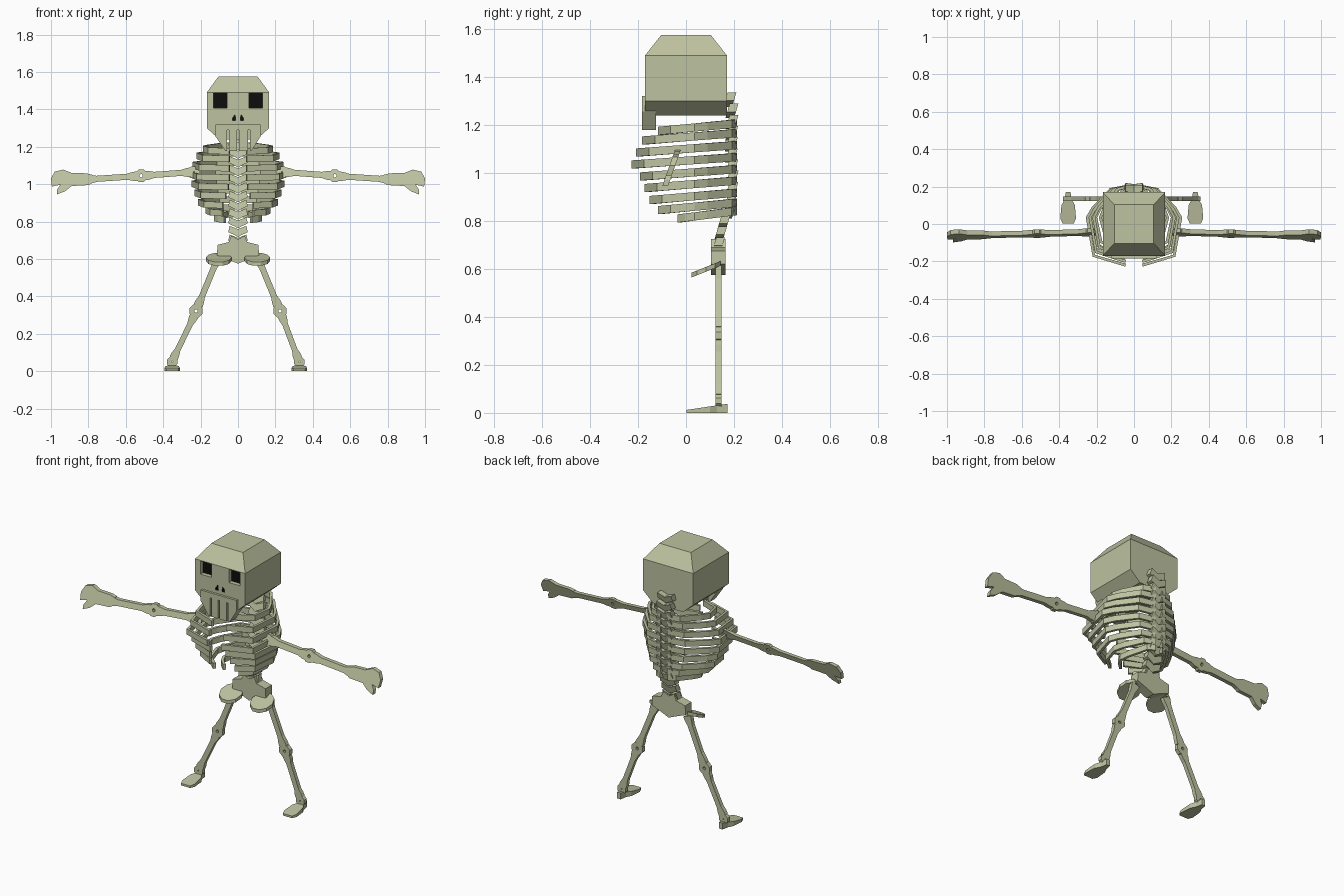
import bpy, bmesh, math
from mathutils import Vector

if "Cube" in bpy.data.objects:
    bpy.data.objects.remove(bpy.data.objects["Cube"])


def material(name, color):
    m = bpy.data.materials.new(name)
    m.diffuse_color = (*color, 1)
    m.use_nodes = True
    m.node_tree.nodes["Principled BSDF"].inputs["Base Color"].default_value = m.diffuse_color
    return m


BONE = material("bone", (0.51, 0.54, 0.35))
BLACK = material("socket_black", (0.004, 0.004, 0.004))


def make(name, bm):
    bmesh.ops.recalc_face_normals(bm, faces=bm.faces)
    me = bpy.data.meshes.new(name)
    bm.to_mesh(me)
    bm.free()
    me.materials.append(BONE)
    ob = bpy.data.objects.new(name, me)
    bpy.context.collection.objects.link(ob)
    return ob


def prism(bm, pts, place):
    """Extrude a 2D outline; place(u, v, d) gives the position at d = 0 or 1."""
    a, b = [[bm.verts.new(place(u, v, d)) for u, v in pts] for d in (0, 1)]
    bm.faces.new(a)
    bm.faces.new(b[::-1])
    n = len(pts)
    for i in range(n):
        j = (i + 1) % n
        bm.faces.new((a[i], b[i], b[j], a[j]))


def upright(y0, y1):
    return lambda x, z, d: (x, y0 + (y1 - y0) * d, z)


def ring(bm, c, R, r, place, n=8):
    """Flat joint disc with a small hole through it."""
    def loop(rad, d):
        return [bm.verts.new(place(c[0] + rad * math.cos(math.tau * (i + .5) / n),
                                   c[1] + rad * math.sin(math.tau * (i + .5) / n), d))
                for i in range(n)]
    loops = [loop(R, 0), loop(R, 1), loop(r, 1), loop(r, 0)]
    for k in range(4):
        p, q = loops[k], loops[(k + 1) % 4]
        for i in range(n):
            j = (i + 1) % n
            bm.faces.new((p[i], p[j], q[j], q[i]))


def shaft(bm, p, q, w, place):
    """Flat long bone, flared at both ends."""
    p, q = Vector(p), Vector(q)
    t = q - p
    s = Vector((-t.y, t.x)).normalized()
    prof = [(0, .7), (.08, .65), (.2, .45), (.8, .45), (.92, .65), (1, .7)]
    pts = [p + t * k + s * w * h for k, h in prof]
    pts += [p + t * k - s * w * h for k, h in prof[::-1]]
    prism(bm, [tuple(v) for v in pts], place)


def rect(x0, x1, z0, z1):
    return [(x0, z0), (x1, z0), (x1, z1), (x0, z1)]


# Skull: stacked rectangles, chamfered below and above
bm = bmesh.new()
rows = []
for z, hx, hy in [(1.24, .1, .17), (1.3, .167, .17), (1.49, .167, .17), (1.575, .105, .103)]:
    rows.append([bm.verts.new((sx * hx, sy * hy, z))
                 for sx, sy in ((-1, -1), (1, -1), (1, 1), (-1, 1))])
bm.faces.new(rows[0])
bm.faces.new(rows[-1])
for a, b in zip(rows, rows[1:]):
    for i in range(4):
        bm.faces.new((a[i], a[(i + 1) % 4], b[(i + 1) % 4], b[i]))
skull = make("skull", bm)

# Eye sockets and nostrils, sunk into the face
bm = bmesh.new()
for s in (-1, 1):
    prism(bm, rect(s * .095 - .036, s * .095 + .036, 1.407, 1.487), upright(-.2, -.145))
    prism(bm, [(s * .012, 1.34), (s * .03, 1.34), (s * .03, 1.352), (s * .016, 1.372)],
          upright(-.2, -.155))
cutter = make("socket_cutter", bm)
cutter.hide_render = True
mod = skull.modifiers.new("sockets", 'BOOLEAN')
mod.object, mod.operation, mod.solver = cutter, 'DIFFERENCE', 'EXACT'
bpy.context.view_layer.update()
cut = bpy.data.meshes.new_from_object(
    skull.evaluated_get(bpy.context.evaluated_depsgraph_get()))
skull.modifiers.clear()
skull.data = cut
bpy.data.objects.remove(cutter)
cut.materials.clear()
cut.materials.append(BONE)
cut.materials.append(BLACK)
for f in cut.polygons:
    c = f.center
    f.material_index = int(f.normal.y < -.9 and -.16 < c.y < -.14
                           or (-.168 < c.y < -.1 and c.z < 1.38 and c.z > 1.335 and abs(c.x) < .05))

# Jaw with slits between the teeth
bm = bmesh.new()
pts = [(.12, 1.32), (-.12, 1.32), (-.12, 1.255), (-.068, 1.178)]
for x in (-.053, 0, .058):
    pts += [(x - .005, 1.178), (x - .005, 1.29), (x + .005, 1.29), (x + .005, 1.178)]
pts += [(.072, 1.178), (.12, 1.255)]
prism(bm, pts, upright(-.184, -.125))
make("jaw", bm)

# Spine: chevron vertebrae along a curve
CURVE = [(1.4, .17), (1.32, .18), (1.25, .193), (1.1, .188), (.95, .193),
         (.84, .182), (.78, .15), (.70, .135), (.5, .13)]


def spine_y(z):
    for (z0, y0), (z1, y1) in zip(CURVE, CURVE[1:]):
        if z1 <= z <= z0:
            return y0 + (y1 - y0) * (z - z0) / (z1 - z0)


CHEVRON = [(-.045, .03), (0, .012), (.045, .03), (.052, -.004), (.02, -.018),
           (0, -.03), (-.02, -.018), (-.052, -.004)]
bm = bmesh.new()
for k in range(14):
    z0 = 1.305 - k * .0465
    y0 = spine_y(z0)
    prism(bm, CHEVRON,
          lambda x, z, d: (x, y0 + .3 * z + (d - .5) * .036, z0 + z))
make("spine", bm)

# Rib cage: height at the front, half width, front reach, inner end
RIBS = [(1.175, .18, -.11, .045), (1.135, .215, -.175, .045), (1.085, .235, -.2, .045),
        (1.035, .25, -.22, .045), (.985, .24, -.185, .05), (.937, .225, -.165, .065),
        (.887, .205, -.145, .08), (.845, .165, -.11, .08), (.81, .12, -.03, .07)]


def rib(bm, z, w, yf, xin, s):
    path = [(.02, .205), (.5 * w, .185), (.88 * w, .085), (w, .035),
            (.86 * w, min(yf + .05, 0)), (xin, yf)]
    path = [Vector(p) for p in path]
    last = None
    for i, p in enumerate(path):
        t = (path[min(i + 1, 5)] - path[max(i - 1, 0)]).normalized()
        n = Vector((-t.y, t.x)) * .008
        zc = z + .03 * (p.y - yf) / (.2 - yf)
        sec = [bm.verts.new((s * (p.x + a * n.x), p.y + a * n.y, zc + b * .017))
               for a, b in ((-1, -1), (1, -1), (1, 1), (-1, 1))]
        if last:
            for j in range(4):
                m = (j + 1) % 4
                bm.faces.new((last[j], last[m], sec[m], sec[j]))
        else:
            bm.faces.new(sec)
        last = sec
    bm.faces.new(last)


bm = bmesh.new()
for row in RIBS:
    for s in (-1, 1):
        rib(bm, *row, s)
make("rib_cage", bm)

# Pelvis: central block and two tilted hip pads
half = [(.035, .725), (.05, .69), (.11, .675), (.112, .62), (.06, .6)]
bm = bmesh.new()
prism(bm, [(0, .705)] + half + [(0, .575)] + [(-x, z) for x, z in half[::-1]],
      upright(.105, .165))
make("pelvis", bm)
for s, side in ((-1, "right"), (1, "left")):
    bm = bmesh.new()
    oval = [(s * .103 + .068 * math.cos(i * math.tau / 10),
             .083 + .064 * math.sin(i * math.tau / 10)) for i in range(10)]
    prism(bm, oval, lambda x, y, d: (x, y, .573 + .4 * (y - .02) + .02 * d - .01))
    make(side + "_hip_pad", bm)

    # Legs
    leg = upright(.123, .147)
    knee = (s * .224, .322)
    ax = -.352 if s < 0 else .328
    bm = bmesh.new()
    shaft(bm, (s * .108, .605), (s * .213, .35), .036, leg)
    ring(bm, knee, .038, .009, leg)
    shaft(bm, (s * .235, .295), (ax - s * .008, .07), .034, leg)
    ring(bm, (ax, .05), .03, .004, leg)
    make(side + "_leg", bm)

    # Feet: wedge soles with a heel spur
    bm = bmesh.new()
    edge = [(.03, .003), (.042, .03), (.036, .1), (.02, .13), (.012, .172)]
    sole = [(ax + x, y) for x, y in edge] + [(ax - x, y) for x, y in edge[::-1]]
    prism(bm, sole, lambda x, y, d: (x, y, d * (.012 + .15 * y)))
    make(side + "_foot", bm)

    # Arms: thin plates leaning back toward the top
    def arm(x, z, d):
        return (s * x, -.057 + .35 * (z - 1.03) + (d - .5) * .024, z)
    bm = bmesh.new()
    ring(bm, (.235, 1.064), .034, .004, arm)
    shaft(bm, (.255, 1.064), (.495, 1.046), .036, arm)
    ring(bm, (.518, 1.045), .036, .009, arm)
    shaft(bm, (.54, 1.043), (.81, 1.025), .036, arm)
    make(side + "_arm", bm)

    # Mitten hand with a separate thumb
    bm = bmesh.new()
    prism(bm, [(.78, 1.05), (.81, 1.058), (.89, 1.06), (.935, 1.078), (.98, 1.067),
               (1, 1.03), (.995, .987), (.95, .997), (.968, .97), (.968, .945),
               (.925, .962), (.89, .99), (.80, .995), (.775, 1.01)], arm)
    make(side + "_hand", bm)
